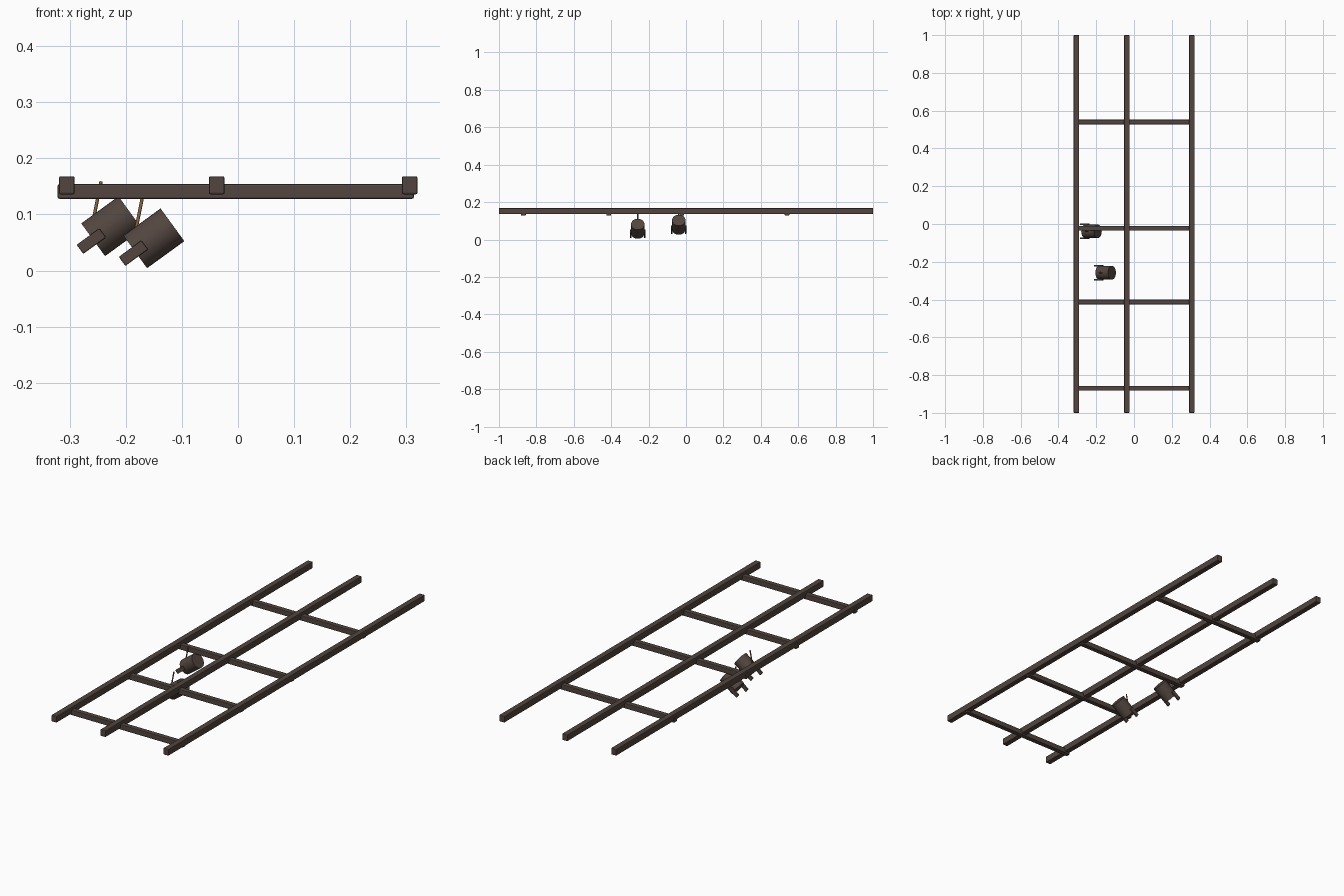
import bpy
import math
from mathutils import Vector, Matrix

cube = bpy.data.objects.get("Cube")
if cube:
    bpy.data.objects.remove(cube, do_unlink=True)


def make_material(name, rgb):
    mat = bpy.data.materials.new(name)
    mat.use_nodes = True
    mat.diffuse_color = (*rgb, 1)
    bsdf = next(n for n in mat.node_tree.nodes if n.type == 'BSDF_PRINCIPLED')
    bsdf.inputs["Base Color"].default_value = (*rgb, 1)
    return mat


brown = make_material("dark brown", (0.085, 0.060, 0.050))
tan = make_material("tan cord", (0.24, 0.13, 0.05))


def finish(obj, name, mat):
    obj.name = name
    obj.data.materials.append(mat)
    return obj


def bar(name, centre, size, bevel, tilt=0.0):
    """Box with softly bevelled edges, tilted about y."""
    bpy.ops.mesh.primitive_cube_add(size=1, location=centre, rotation=(0, tilt, 0))
    obj = finish(bpy.context.object, name, brown)
    obj.data.transform(Matrix.Diagonal((*size, 1)))
    mod = obj.modifiers.new("soft edges", 'BEVEL')
    mod.width = bevel
    mod.segments = 2
    return obj


def rod(name, start, end, radius, mat, sides):
    """Cylinder between two points."""
    start, end = Vector(start), Vector(end)
    bpy.ops.mesh.primitive_cylinder_add(
        vertices=sides, radius=radius, depth=(end - start).length,
        location=(start + end) / 2,
        rotation=(end - start).to_track_quat('Z', 'Y').to_euler())
    obj = finish(bpy.context.object, name, mat)
    bpy.ops.object.shade_smooth_by_angle(angle=math.radians(40))
    return obj


# Long rails
for name, x in (("right", -0.305), ("middle", -0.038), ("left", 0.306)):
    bar(f"{name}_rail", (x, 0, 0.152), (0.028, 2.0, 0.032), 0.003)

# Cross bars let into the underside of the rails
for i, y in enumerate((0.54, -0.022, -0.413, -0.869)):
    bar(f"cross_bar_{i + 1}", (-0.004, y, 0.141), (0.635, 0.025, 0.026), 0.003)

# Hanging lamps: tilted drum, two side prongs and a cord
tilt = math.radians(36)
axis = Vector((math.cos(tilt), 0, math.sin(tilt)))
for name, place in (("front", (-0.150, -0.258, 0.0575)), ("rear", (-0.225, -0.039, 0.079))):
    centre = Vector(place)
    rod(f"{name}_lamp_drum", centre - axis * 0.041, centre + axis * 0.041, 0.036, brown, 32)
    for side, s in (("left", 1), ("right", -1)):
        prong = centre - axis * 0.045 + Vector((0, s * 0.037, 0))
        bar(f"{name}_lamp_{side}_prong", prong, (0.050, 0.008, 0.020), 0.002, -tilt)
    rod(f"{name}_lamp_cord", centre + Vector((-0.032, 0, 0.015)),
        centre + Vector((-0.019, 0, 0.080)), 0.003, tan, 10)
